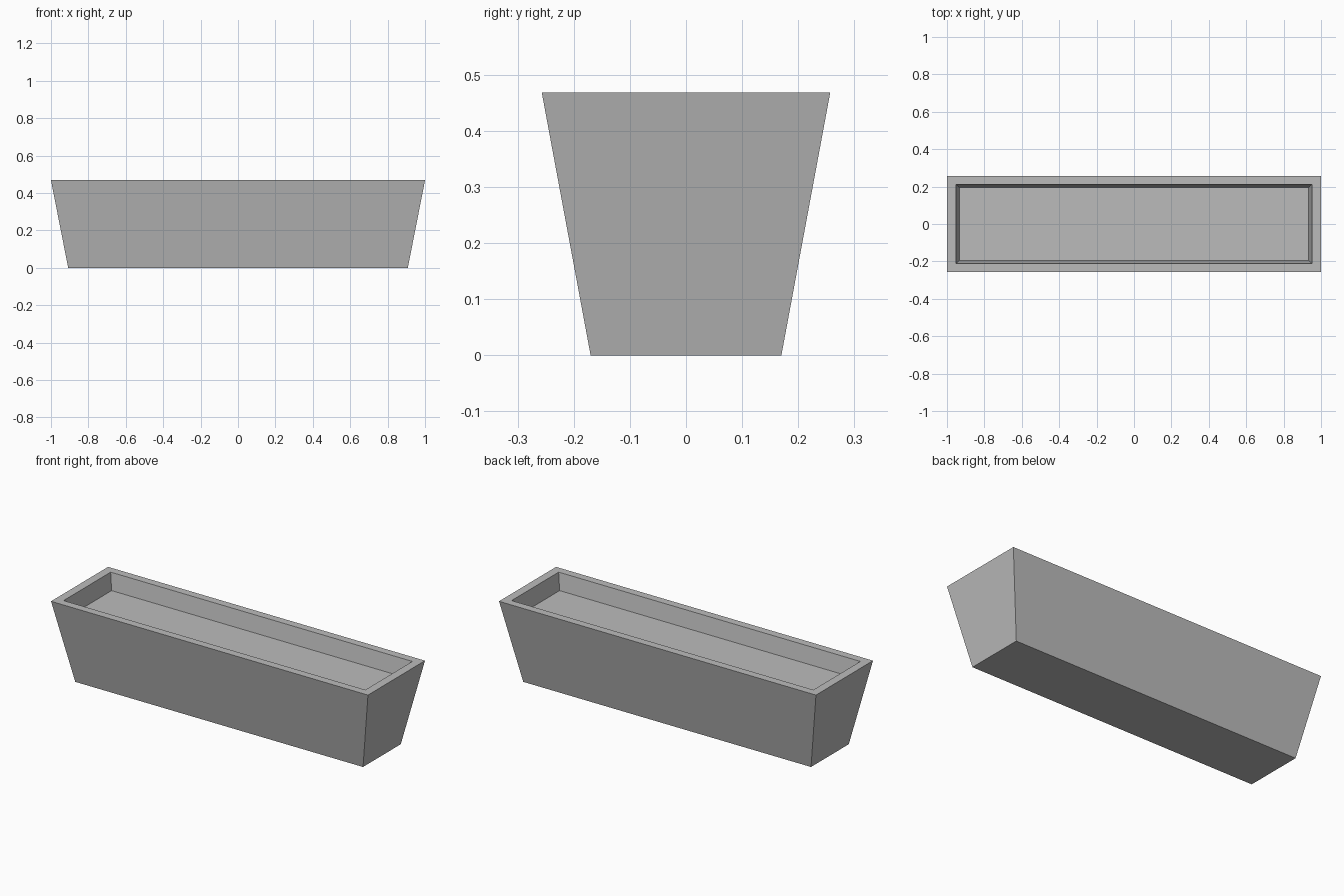
import bpy
import bmesh

cube = bpy.data.objects.get("Cube")
if cube:
    bpy.data.objects.remove(cube, do_unlink=True)

# Plain grey stone
stone = bpy.data.materials.new("grey_stone")
stone.use_nodes = True
grey = (0.5, 0.5, 0.5, 1)
stone.diffuse_color = grey
stone.node_tree.nodes["Principled BSDF"].inputs["Base Color"].default_value = grey

HEIGHT = 0.468
FLOOR = 0.374

# Rectangles from the underside, over the rim, down to the recessed floor
SECTIONS = [
    (0.908, 0.17, 0),
    (1, 0.257, HEIGHT),
    (0.952, 0.212, HEIGHT),
    (0.934, 0.195, FLOOR),
]


def rectangle(bm, half_x, half_y, z):
    corners = [(-1, -1), (1, -1), (1, 1), (-1, 1)]
    return [bm.verts.new((sx * half_x, sy * half_y, z)) for sx, sy in corners]


# Tapered planter box
bm = bmesh.new()
rings = [rectangle(bm, *section) for section in SECTIONS]
for low, high in zip(rings, rings[1:]):
    for i in range(4):
        j = (i + 1) % 4
        bm.faces.new((low[i], low[j], high[j], high[i]))
bm.faces.new(reversed(rings[0]))
bm.faces.new(rings[-1])
bmesh.ops.recalc_face_normals(bm, faces=bm.faces)

mesh = bpy.data.meshes.new("planter_box")
bm.to_mesh(mesh)
bm.free()
mesh.materials.append(stone)
planter = bpy.data.objects.new("planter_box", mesh)
bpy.context.collection.objects.link(planter)
